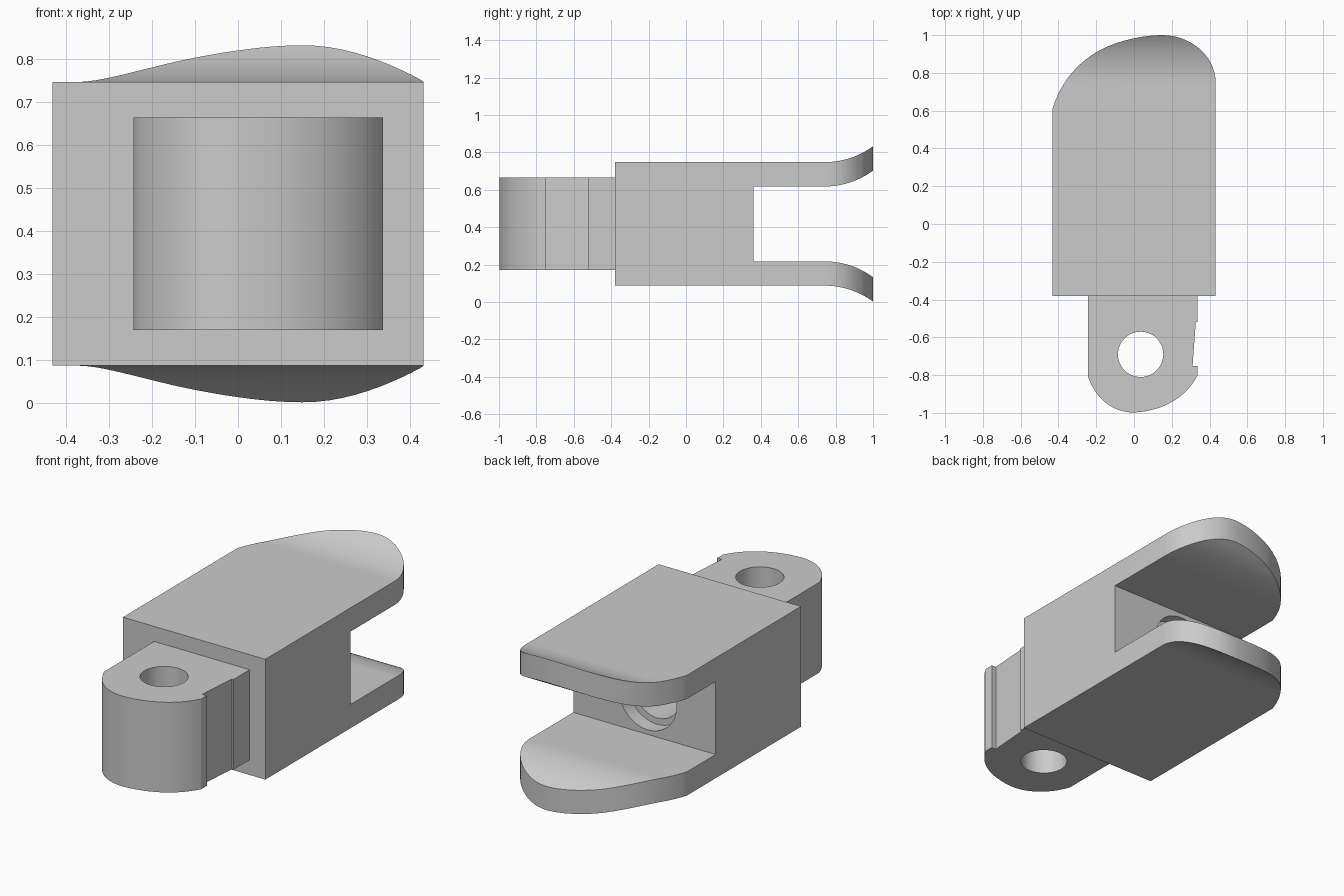
import bpy
import bmesh
from math import sin, cos, tau, sqrt
from mathutils import Vector, Matrix

if "Cube" in bpy.data.objects:
    bpy.data.objects.remove(bpy.data.objects["Cube"], do_unlink=True)

MID = 0.4175            # height of the symmetry plane
grey = bpy.data.materials.new("light grey metal")
grey.use_nodes = True
colour = (0.6, 0.6, 0.6, 1)
grey.diffuse_color = colour
grey.node_tree.nodes["Principled BSDF"].inputs["Base Color"].default_value = colour


def bezier(a, b, c, d, steps=14):
    """Points along a cubic curve, without the first one."""
    a, b, c, d = (Vector(p) for p in (a, b, c, d))
    result = []
    for i in range(1, steps + 1):
        t = i / steps
        s = 1 - t
        result.append(tuple(a * s**3 + b * 3 * s * s * t + c * 3 * s * t * t + d * t**3))
    return result


def prism(name, outline, low, high, place):
    """Extrude a flat outline between two levels; place maps (u, v, w) to space."""
    bm = bmesh.new()
    face = bm.faces.new([bm.verts.new(place(u, v, low)) for u, v in outline])
    move = Vector(place(0, 0, high)) - Vector(place(0, 0, low))
    new = bmesh.ops.extrude_face_region(bm, geom=[face])["geom"]
    bmesh.ops.translate(bm, vec=move, verts=[g for g in new if isinstance(g, bmesh.types.BMVert)])
    bmesh.ops.recalc_face_normals(bm, faces=bm.faces)
    mesh = bpy.data.meshes.new(name)
    bm.to_mesh(mesh)
    bm.free()
    mesh.materials.append(grey)
    obj = bpy.data.objects.new(name, mesh)
    bpy.context.collection.objects.link(obj)
    return obj


def circle(cx, cy, r, n=48):
    return [(cx + r * cos(tau * i / n), cy + r * sin(tau * i / n)) for i in range(n)]


def combine(obj, tool, operation):
    """Apply a boolean and discard the tool."""
    bpy.context.view_layer.objects.active = obj
    mod = obj.modifiers.new("cut", "BOOLEAN")
    mod.operation = operation
    mod.solver = "EXACT"
    mod.object = tool
    bpy.ops.object.modifier_apply(modifier=mod.name)
    bpy.data.objects.remove(tool, do_unlink=True)


def along_x(u, v, w):
    return (w, u, v)


def along_y(u, v, w):
    return (u, w, v)


def along_z(u, v, w):
    return (u, v, w)


# Fork body: side profile with two prongs that flare away from each other
def flare(base):
    radius, start, end = 0.44, 0.74, 1.04
    ys = [start + (end - start) * i / 16 for i in range(17)]
    return [(y, base + radius - sqrt(radius**2 - (y - start)**2)) for y in ys]


upper = [(-0.5, 0.33)] + flare(0.33) + flare(0.2)[::-1] + [(0.36, 0.2)]
profile = [(y, MID + h) for y, h in upper] + [(y, MID - h) for y, h in upper[::-1]]
fork = prism("fork_body", profile, -0.8, 0.8, along_x)

# Plan outline trims the body and rounds the prong tips
plan = [(-0.432, -0.38), (0.432, -0.38), (0.432, 0.75)]
plan += bezier((0.432, 0.75), (0.432, 0.89), (0.3, 1), (0.15, 1))
plan += bezier((0.15, 1), (0.04, 1), (-0.1, 0.965), (-0.18, 0.92))
plan += bezier((-0.18, 0.92), (-0.31, 0.85), (-0.39, 0.74), (-0.432, 0.61))
combine(fork, prism("plan_trim", plan, -1, 2, along_z), "INTERSECT")

# Stepped round pocket in the wall between the prongs
for radius, depth in ((0.175, 0.28), (0.14, -0.1)):
    combine(fork, prism("pocket_cutter", circle(-0.02, MID, radius), depth, 0.45, along_y), "DIFFERENCE")

# Tongue with a rounded nose and a shallow notch on one side
nose = [(-0.243, -0.36), (-0.243, -0.81)]
nose += bezier((-0.243, -0.81), (-0.2, -0.93), (-0.11, -0.998), (0, -0.998))
nose += bezier((0, -0.998), (0.14, -0.99), (0.27, -0.93), (0.337, -0.8))
nose += [(0.337, -0.752), (0.31, -0.752), (0.327, -0.52), (0.337, -0.52), (0.337, -0.36)]
tongue = prism("tongue", nose, 0.17, 0.665, along_z)

# Pin hole through the tongue
combine(tongue, prism("pin_cutter", circle(0.035, -0.69, 0.12), 0, 1, along_z), "DIFFERENCE")

# Smooth the curved faces and keep the corners sharp
for part in (fork, tongue):
    bpy.ops.object.select_all(action="DESELECT")
    part.select_set(True)
    bpy.context.view_layer.objects.active = part
    bpy.ops.object.shade_smooth_by_angle(angle=0.4)
